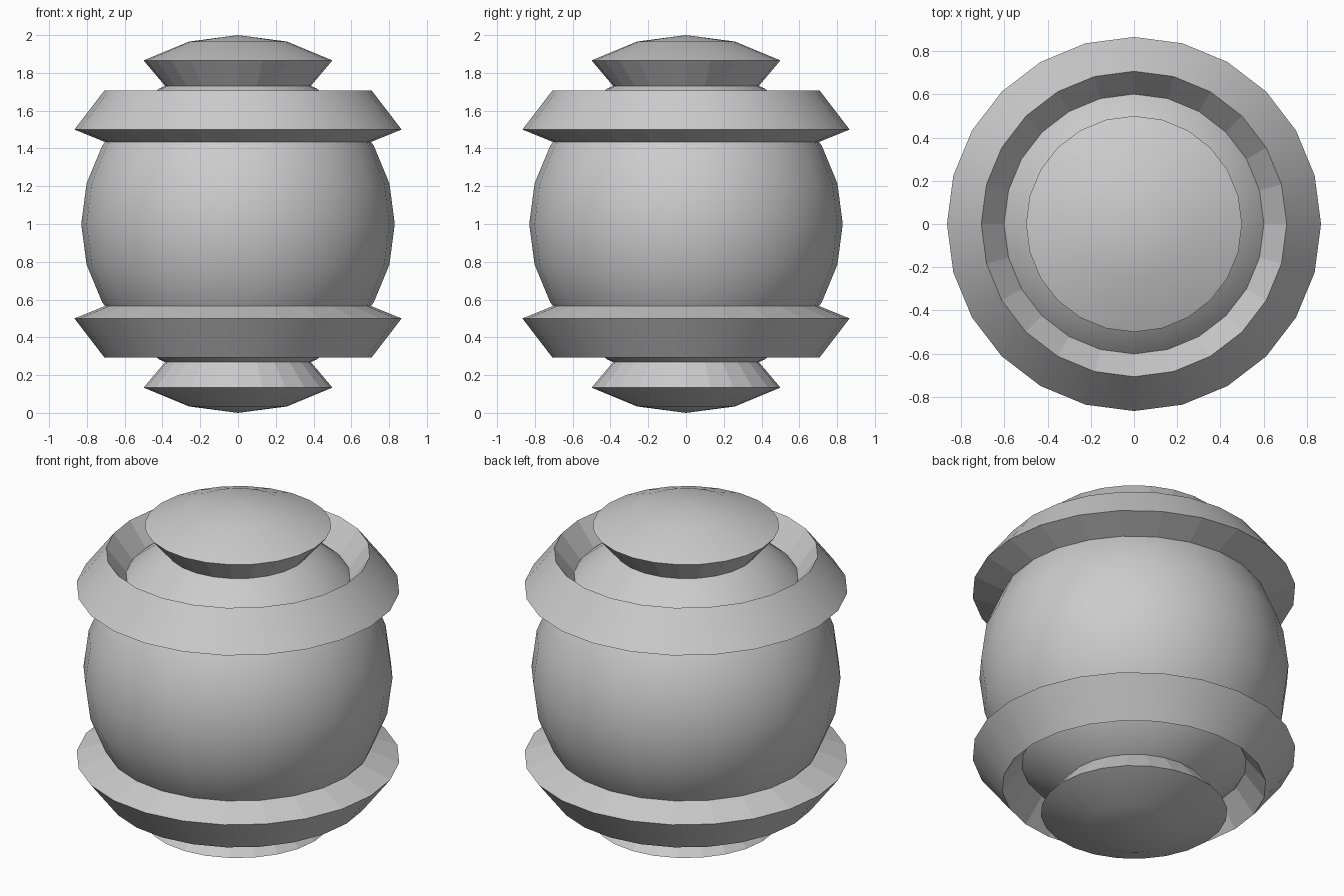
import bpy
import bmesh
from math import radians, sin, cos, pi

cube = bpy.data.objects.get("Cube")
if cube:
    bpy.data.objects.remove(cube, do_unlink=True)

SIDES = 24
CENTRE = 1.0

grey = bpy.data.materials.new("plain_grey")
grey.use_nodes = True
colour = (0.6, 0.6, 0.6, 1)
grey.diffuse_color = colour
grey.node_tree.nodes["Principled BSDF"].inputs["Base Color"].default_value = colour


def shell_point(polar):
    """Radius and height of a point on the unit outer shell."""
    a = radians(polar)
    return sin(a), cos(a)


def lathe(name, profile, flip, closed=False, flat=()):
    """Turn (radius, height) points about z; spans listed in flat stay faceted."""
    bm = bmesh.new()
    rings = []
    for r, z in profile:
        z = CENTRE + flip * z
        if r < 1e-4:
            rings.append([bm.verts.new((0, 0, z))] * SIDES)
        else:
            rings.append([bm.verts.new((r * cos(2 * pi * i / SIDES),
                                        r * sin(2 * pi * i / SIDES), z))
                          for i in range(SIDES)])
    spans = len(rings) if closed else len(rings) - 1
    for s in range(spans):
        a, b = rings[s], rings[(s + 1) % len(rings)]
        for i in range(SIDES):
            j = (i + 1) % SIDES
            corners = list(dict.fromkeys((a[i], a[j], b[j], b[i])))
            bm.faces.new(corners).smooth = s not in flat
    bmesh.ops.recalc_face_normals(bm, faces=bm.faces)
    mesh = bpy.data.meshes.new(name)
    bm.to_mesh(mesh)
    bm.free()
    mesh.materials.append(grey)
    obj = bpy.data.objects.new(name, mesh)
    bpy.context.collection.objects.link(obj)
    return obj


# Inner ball
bpy.ops.mesh.primitive_uv_sphere_add(segments=SIDES, ring_count=12,
                                     radius=0.83, location=(0, 0, CENTRE))
ball = bpy.context.object
ball.name = "inner_ball"
ball.data.materials.append(grey)
bpy.ops.object.shade_smooth()

# Shell pieces, mirrored above and below the ball
for side, flip in (("upper", 1), ("lower", -1)):
    # Domed cap with a tapering rim that sinks into the ball
    lathe(side + "_cap",
          [shell_point(0), shell_point(15), shell_point(30), (0.33, 0.665), (0, 0.665)],
          flip, flat=(2, 3))
    # Band with tapering rims
    lathe(side + "_band",
          [shell_point(45), shell_point(60), (0.62, 0.4), (0.55, 0.5)],
          flip, closed=True, flat=(1, 2, 3))
